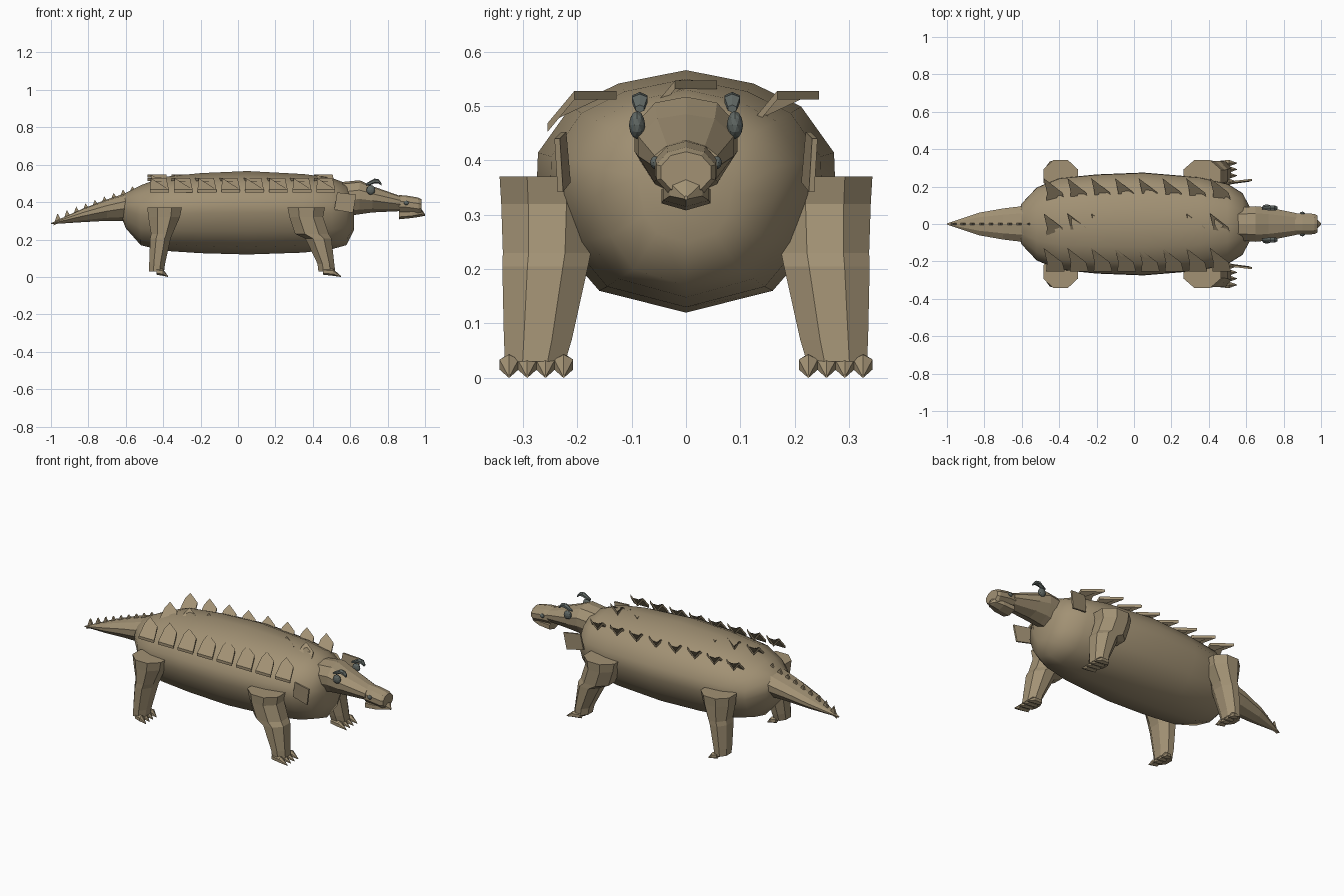
import bpy, bmesh, math
from mathutils import Vector

cube = bpy.data.objects.get("Cube")
if cube:
    bpy.data.objects.remove(cube, do_unlink=True)


def material(name, rgb):
    m = bpy.data.materials.new(name)
    m.use_nodes = True
    m.diffuse_color = (*rgb, 1)
    m.node_tree.nodes["Principled BSDF"].inputs["Base Color"].default_value = (*rgb, 1)
    return m


HIDE = material("tan hide", (0.36, 0.285, 0.175))
EYE = material("grey eye", (0.115, 0.135, 0.125))


def finish(name, bm, mat, smooth=False):
    bmesh.ops.recalc_face_normals(bm, faces=bm.faces[:])
    me = bpy.data.meshes.new(name)
    bm.to_mesh(me)
    bm.free()
    me.materials.append(mat)
    for p in me.polygons:
        p.use_smooth = smooth
    ob = bpy.data.objects.new(name, me)
    bpy.context.collection.objects.link(ob)
    return ob


def loft(name, rings, mat=HIDE, smooth=False):
    """Skin a list of equal point loops and cap both ends."""
    bm = bmesh.new()
    loops = [[bm.verts.new(p) for p in r] for r in rings]
    n = len(loops[0])
    for a, b in zip(loops, loops[1:]):
        for i in range(n):
            j = (i + 1) % n
            bm.faces.new((a[i], a[j], b[j], b[i]))
    bm.faces.new(loops[0])
    bm.faces.new(loops[-1])
    return finish(name, bm, mat, smooth)


def section(x, hw, lo, hi, half, y=0):
    """Mirror a half profile into a cross-section standing across x."""
    full = half + [(-a, b) for a, b in half[-2:0:-1]]
    mid, hh = (lo + hi) / 2, (hi - lo) / 2
    return [Vector((x, y + a * hw, mid + b * hh)) for a, b in full]


def ngon(n, start=0.0):
    return [(math.cos(start + math.tau * i / n), math.sin(start + math.tau * i / n)) for i in range(n)]


BARREL = [(0, 1), (.45, .89), (.77, .7), (.99, .32), (1, 0), (.84, -.45), (.58, -.82), (0, -1)]
SKULL = [(0, 1), (.6, .88), (1, .42), (1, -.1), (.62, -.72), (0, -1)]
HEX = [(0, 1), (1, .5), (1, -.5), (0, -1)]

# Body
body = [(-.62, .06, .31, .42), (-.6, .11, .26, .45), (-.52, .195, .17, .49),
        (-.4, .245, .14, .535), (-.2, .265, .127, .555), (.05, .275, .12, .566),
        (.35, .25, .13, .55), (.5, .215, .148, .53), (.58, .165, .17, .5), (.62, .09, .25, .43)]
loft("body", [section(*s, BARREL) for s in body], smooth=True)

# Tail with a saw-toothed ridge
tail = [(-.56, .1, .3, .46), (-.7, .083, .3, .415), (-.83, .06, .293, .365), (-1, .003, .282, .288)]
loft("tail", [section(*s, SKULL) for s in tail])


def wedge(name, points, offset):
    """Flat outline extruded by an offset."""
    bm = bmesh.new()
    f = bm.faces.new([bm.verts.new(p) for p in points])
    top = bmesh.ops.extrude_face_region(bm, geom=[f], use_keep_orig=True)
    vs = [v for v in top["geom"] if isinstance(v, bmesh.types.BMVert)]
    bmesh.ops.translate(bm, verts=vs, vec=offset)
    return finish(name, bm, HIDE)


for i in range(9):
    t = i / 8
    x, z, w = -.965 + .4 * t, .305 + .145 * t, .022 + .008 * t
    wedge("tail_spike", [(x - w, -.006, z - .03), (x + w, -.006, z - .01),
                         (x + w * .5, -.006, z + .015), (x, -.006, z + .035)], (0, .012, 0))

# Three rows of back plates, each leaning the same way
PLATE = [(-.045, -.065, -.03), (.055, -.065, -.03), (.042, -.015, .03),
         (-.058, .062, .03), (-.04, -.015, .03)]
for row, y, z in (("right", -.19, .498), ("middle", -.005, .517), ("left", .183, .498)):
    for i in range(8):
        c = Vector((-.425 + .127 * i, y, z))
        wedge(row + "_back_plate", [c + Vector(p) for p in PLATE], (0, 0, -.016))

# Head, snout and beak
head = [(.53, .085, .32, .505), (.65, .095, .335, .517), (.72, .088, .345, .485), (.87, .058, .352, .432)]
loft("head", [section(*s, SKULL) for s in head])
ROUND = [(math.sin(a * math.pi / 5), math.cos(a * math.pi / 5)) for a in range(6)]
snout = [(.86, .057, .34, .438), (.9, .06, .34, .435), (.965, .057, .332, .424), (.98, .048, .34, .416)]
loft("snout", [section(*s, ROUND) for s in snout])
jaw = [(.86, .045, .308, .36), (.93, .042, .315, .36), (.975, .03, .322, .372), (1, .003, .327, .335)]
loft("lower_jaw", [section(*s, HEX) for s in jaw])


def leg(name, rings, side, toe_x, toe_len):
    """Eight-sided leg with four claws."""
    loops = []
    for z, x0, x1, y0, y1 in rings:
        loops.append([Vector(((x0 + x1) / 2 + a * (x1 - x0) * .54,
                              side * ((y0 + y1) / 2 + b * (y1 - y0) * .54), z))
                      for a, b in ngon(8, math.pi / 8)])
    loft(name, loops)
    for k in range(4):
        y = side * (.225 + .0335 * k)
        claw = [(toe_x, .012, .012, .045), (toe_x + toe_len * .55, .0175, .006, .043),
                (toe_x + toe_len, .002, 0, .006)]
        loft(name + "_claw", [section(*s, HEX, y) for s in claw])


def ball(name, centre, size):
    bm = bmesh.new()
    bmesh.ops.create_icosphere(bm, subdivisions=2, radius=1)
    for v in bm.verts:
        v.co = Vector(centre) + Vector([a * b for a, b in zip(v.co, size)])
    finish(name, bm, EYE)


FRONT = [(.37, .265, .465, .17, .343), (.32, .275, .455, .17, .34), (.23, .305, .485, .175, .337),
         (.205, .36, .5, .18, .338), (.07, .425, .515, .21, .335), (.03, .43, .52, .222, .333)]
HIND = [(.37, -.485, -.3, .17, .343), (.32, -.48, -.31, .17, .34), (.23, -.465, -.35, .178, .337),
        (.205, -.47, -.36, .18, .338), (.07, -.475, -.39, .21, .335), (.03, -.475, -.395, .222, .333)]

for side, word in ((-1, "right"), (1, "left")):
    leg(word + "_front_leg", FRONT, side, .455, .095)
    leg(word + "_hind_leg", HIND, side, -.435, .06)
    # Shoulder flap
    wedge(word + "_neck_flap", [(.515, side * .212, .36), (.615, side * .226, .342),
                                (.632, side * .232, .44), (.53, side * .22, .452)], (0, side * .01, 0))
    # Eye, arched brow and nostril
    ball(word + "_eye", (.71, side * .09, .465), (.024, .015, .026))
    brow = [(.685, .006, .488, .5), (.705, .01, .49, .512), (.73, .014, .5, .526),
            (.752, .014, .5, .522), (.767, .008, .488, .502)]
    loft(word + "_brow", [section(*s, HEX, side * .085) for s in brow], EYE)
    ball(word + "_nostril", (.9, side * .057, .396), (.014, .009, .012))
